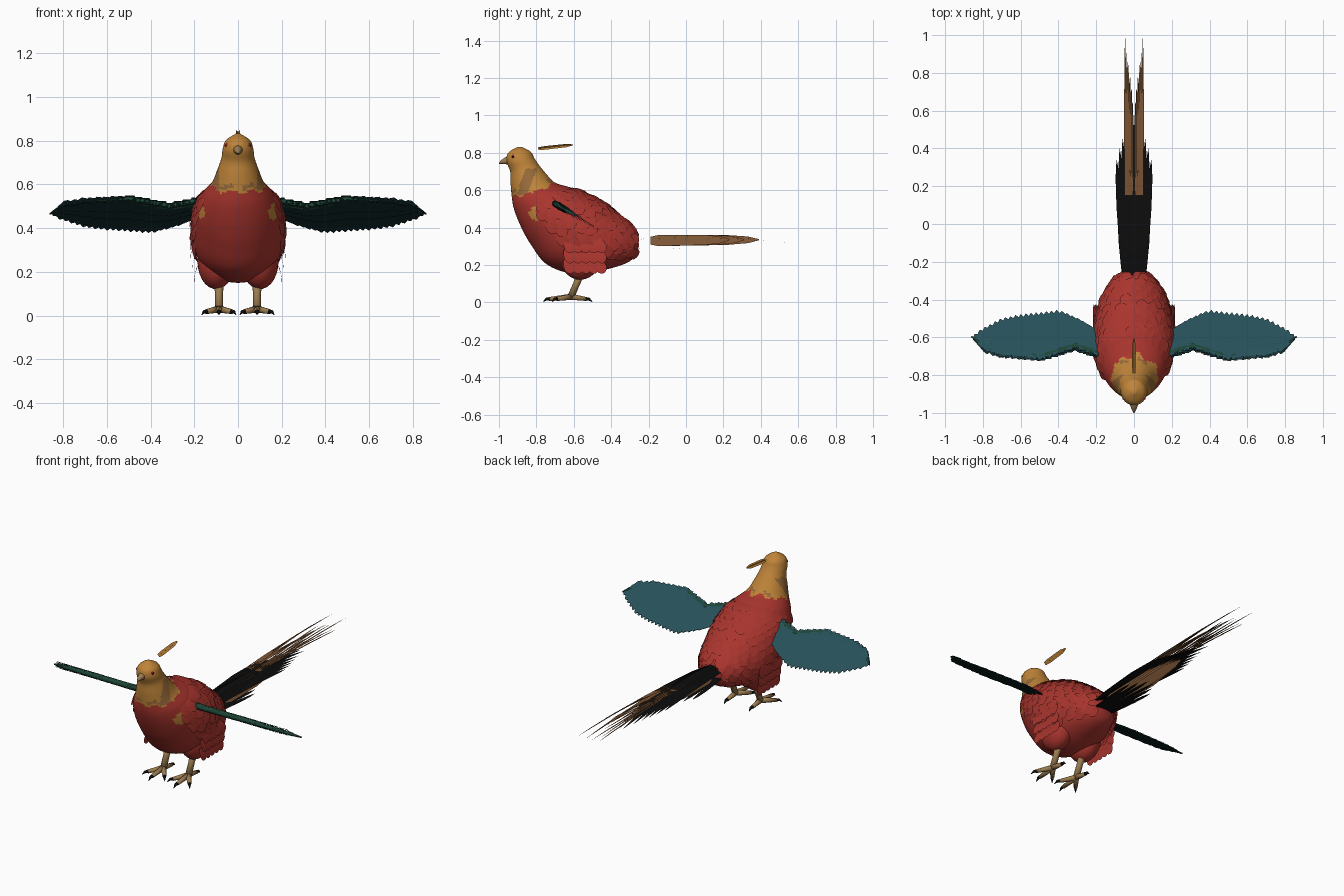
import bpy, bmesh, math, random
from mathutils import Vector as V

random.seed(4)
if "Cube" in bpy.data.objects:
    bpy.data.objects.remove(bpy.data.objects["Cube"], do_unlink=True)


def material(name, *rgb):
    m = bpy.data.materials.new(name)
    m.use_nodes = True
    m.diffuse_color = (*rgb, 1)
    m.node_tree.nodes["Principled BSDF"].inputs["Base Color"].default_value = (*rgb, 1)
    return m


GOLD = material("gold", .52, .23, .04)
BRONZE = material("bronze", .3, .14, .04)
RED = material("red", .4, .035, .027)
TEAL = material("teal", .02, .08, .1)
DARK_TEAL = material("dark teal", .007, .026, .03)
GREEN = material("dark green", .012, .06, .035)
BLACK = material("black", .004, .004, .004)
BROWN = material("brown", .2, .09, .035)
TAN = material("tan", .33, .2, .08)
EYE = material("eye red", .4, .01, .02)


def finish(name, bm, *mats, smooth=True):
    me = bpy.data.meshes.new(name)
    bm.to_mesh(me)
    bm.free()
    ob = bpy.data.objects.new(name, me)
    bpy.context.collection.objects.link(ob)
    for m in mats:
        me.materials.append(m)
    for p in me.polygons:
        p.use_smooth = smooth
    return ob


def blade(bm, root, tip, up, width, shape, bend=0, mat=0):
    """Flat feather from root to tip; shape lists (position, half width)."""
    side = (tip - root).cross(up).normalized() * width
    rows = []
    for t, w in shape:
        c = root.lerp(tip, t) + up * (bend * 4 * t * (1 - t))
        rows.append([bm.verts.new(c + side * w), bm.verts.new(c - side * w)])
    for a, b in zip(rows, rows[1:]):
        bm.faces.new((a[0], a[1], b[1], b[0])).material_index = mat


def tube(bm, points, radii, sides=10, mat=0):
    """Closed tapered tube through a list of points."""
    rings = []
    for i, (p, r) in enumerate(zip(points, radii)):
        d = points[min(i + 1, len(points) - 1)] - points[max(i - 1, 0)]
        q = d.to_track_quat('Z', 'Y')
        rings.append([bm.verts.new(p + q @ V((r * math.cos(k * math.tau / sides),
                                              r * math.sin(k * math.tau / sides), 0)))
                      for k in range(sides)])
    skin(bm, rings, mat)


def skin(bm, rings, mat=0):
    n = len(rings[0])
    for a, b in zip(rings, rings[1:]):
        for k in range(n):
            bm.faces.new((a[k], a[(k + 1) % n], b[(k + 1) % n], b[k])).material_index = mat
    bm.faces.new(rings[0][::-1]).material_index = mat
    bm.faces.new(rings[-1]).material_index = mat


def ball(name, center, scale, mat, tilt=0):
    bpy.ops.mesh.primitive_uv_sphere_add(segments=24, ring_count=14, location=center,
                                         rotation=(tilt, 0, 0))
    ob = bpy.context.object
    ob.name, ob.scale = name, scale
    ob.data.materials.append(mat)
    bpy.ops.object.shade_smooth()


# Body sections from crown to rump: front y, z, back y, z, half width
SECTIONS = [
    (-.9, .832, -.88, .832, .01), (-.95, .8, -.83, .805, .055), (-.96, .755, -.81, .77, .07),
    (-.94, .7, -.79, .74, .076), (-.938, .64, -.75, .69, .095), (-.932, .57, -.7, .64, .12),
    (-.92, .5, -.62, .615, .16), (-.885, .41, -.54, .58, .19), (-.83, .31, -.46, .54, .205),
    (-.74, .2, -.38, .48, .205), (-.58, .15, -.32, .43, .18), (-.41, .18, -.28, .38, .13),
    (-.3, .22, -.262, .34, .075), (-.265, .27, -.258, .3, .02)]
LAST = len(SECTIONS) - 1


def body_point(u, a):
    """Point on the body: u runs crown to rump, a is the angle from the back."""
    i = min(int(u), LAST - 1)
    t = u - i
    p = [SECTIONS[min(max(i + k, 0), LAST)] for k in (-1, 0, 1, 2)]
    fy, fz, by, bz, w = [b + .5 * t * (c - a0 + t * (2 * a0 - 5 * b + 4 * c - d
                         + t * (3 * (b - c) + d - a0))) for a0, b, c, d in zip(*p)]
    mix = (1 + math.cos(a)) / 2
    return V((w * math.sin(a), fy + (by - fy) * mix, fz + (bz - fz) * mix))


# Body with gold hood, bronze neck patches and gold shoulder spots
bm = bmesh.new()
STEPS, SIDES = LAST * 6, 72
skin(bm, [[bm.verts.new(body_point(LAST * s / STEPS, k * math.tau / SIDES))
           for k in range(SIDES)] for s in range(STEPS + 1)])
bmesh.ops.recalc_face_normals(bm, faces=bm.faces)
for f in bm.faces:
    c = f.calc_center_median()
    ragged = .008 * math.sin(c.x * 70) + .006 * math.sin(c.y * 90)
    hood = c.z - .56 - .33 * (c.y + .93) + ragged
    patch = abs(c.y + .85 - .35 * (c.z - .65)) < .03 and abs(c.z - .645) < .07
    bar = .012 < hood < .032 and c.x * math.sin(c.x * 40) > .02
    spot = (c.y + .8) ** 2 + (c.z - .475) ** 2 + ragged * .05 < .0013
    f.material_index = (2 if patch or bar else 1) if hood > 0 else 1 if spot else 0
finish("body", bm, RED, GOLD, BRONZE)

# Overlapping body feathers on the back and flanks
SCALE = [(0, .5), (.35, .9), (.65, 1), (.85, .75), (.96, .4), (1, .1)]
bm = bmesh.new()
for row in range(15):
    u = 6.1 + row * .42
    count = 15 if u < 10.5 else 11
    for k in range(count):
        a = (k - (count - 1) / 2 + (row % 2 - .5) * .5) * 3.9 / count
        p = body_point(u, a)
        along = (body_point(u + .1, a) - p).normalized()
        out = (body_point(u, a + .05) - p).cross(along).normalized()
        if out.dot(p - V((0, -.58, .38))) < 0:
            out = -out
        size = random.uniform(.07, .09)
        tip = p + along * size + out * random.uniform(.004, .012)
        if tip.y < -.25:
            blade(bm, p + out * .001, tip, out, .034, SCALE, .004)
finish("body_feathers", bm, RED)

# Head details
bm = bmesh.new()
tube(bm, [V((0, -.935, .757)), V((0, -.965, .757)), V((0, -.987, .75)), V((0, -1, .742))],
     [.026, .019, .01, .002], 14)
finish("beak", bm, TAN)
bm = bmesh.new()
for s in (-1, 1):
    blade(bm, V((0, -.79, .822)), V((0, -.605, .842)), V((s, 0, 1)), .014,
          [(0, .7), (.2, 1), (.8, .9), (1, .3)])
finish("crest_feather", bm, GOLD)

# Wing plane and its edge curves
def on_wing(s, x, y, lift=0):
    return V((s * x, y + lift * .5, .54 - .6 * (y + .72) + lift))


def curve(points, x):
    for (x0, y0), (x1, y1) in zip(points, points[1:]):
        if x <= x1:
            break
    return y0 + (y1 - y0) * (x - x0) / (x1 - x0)


LEAD = [(.13, -.71), (.2, -.695), (.31, -.66), (.49, -.715), (.69, -.695), (.81, -.65), (.86, -.61)]
TRAIL = [(.13, -.58), (.2, -.55), (.27, -.505), (.38, -.455), (.6, -.48), (.69, -.5), (.8, -.56), (.86, -.61)]
QUILL = [(0, .8), (.5, 1), (.88, .9), (1, .05)]
UP = V((0, .51, .86))
for s, side in ((1, "left"), (-1, "right")):
    bm = bmesh.new()
    # Long flight feathers, then shorter coverts, with dark undersides
    for n, reach, lift in ((26, 1, 0), (22, .62, .006), (18, .36, .011)):
        for k in range(n):
            x = .15 + .68 * k / (n - 1)
            fan = max(0, x - .4) * .16
            xr = x - fan
            yr, yt = curve(LEAD, xr), curve(TRAIL, x)
            step = (k % 2) * .0015
            root = on_wing(s, xr, yr, lift + step)
            tip = root.lerp(on_wing(s, x + .015, yt, lift + step), reach)
            blade(bm, root, tip, UP, .027, QUILL, .004)
            blade(bm, root - UP * (.008 + 2 * lift), tip - UP * (.006 + 2 * lift),
                  UP, .027, QUILL, .002, 1)
    finish(side + "_wing_feathers", bm, TEAL, DARK_TEAL, smooth=False)
    bm = bmesh.new()
    tube(bm, [on_wing(s, x, y + .014) for x, y in LEAD], [.02, .019, .018, .016, .012, .009, .004])
    finish(side + "_wing_arm", bm, GREEN)

    # Eye, thigh, leg and clawed foot
    ball(side + "_eye", (s * .05, -.922, .778), (.009, .012, .013), EYE)
    ball(side + "_pupil", (s * .057, -.924, .778), (.004, .006, .006), BLACK)
    ball(side + "_thigh", (s * .1, -.56, .245), (.085, .11, .125), RED, -.25)
    bm = bmesh.new()
    ankle = V((s * .087, -.615, .03))
    tube(bm, [V((s * .087, -.555, .18)), V((s * .087, -.585, .1)), ankle], [.026, .018, .019], 12)
    for dx, dy in ((0, -.115), (.058, -.075), (-.058, -.075), (0, .08)):
        d = V((dx, dy, 0))
        end = ankle + d - V((0, 0, .012))
        tube(bm, [ankle, ankle + d * .5 + V((0, 0, -.006)), end], [.017, .014, .011])
        tube(bm, [end - d * .05, end + d.normalized() * .016, end + d.normalized() * .034 - V((0, 0, .015))],
             [.011, .008, .001], 8, 1)
    finish(side + "_leg", bm, TAN, BLACK)

# Thigh feathers
bm = bmesh.new()
for s in (-1, 1):
    for row in range(3):
        for k in range(5):
            y, z = -.64 + k * .042, .34 - row * .055
            x = .2 - row * .008
            blade(bm, V((s * x, y, z)), V((s * (x + .016), y + .03, z - .075)),
                  V((s, 0, .2)), .03, SCALE, .004)
finish("thigh_feathers", bm, RED)

# Tail: black fan over brown under feathers and long brown plumes
PLUME = [(0, .5), (.2, .9), (.6, 1), (.85, .7), (1, .05)]
Z = V((0, 0, 1))
bm = bmesh.new()
for s in (-1, 1):
    for k in range(6):
        x = .012 + k * .016
        end = (.64, .56, .5, .45, .4, .34)[k]
        blade(bm, V((s * x * .55, -.3, .355 - k * .005)), V((s * x, end, .31 + k * .004)),
              Z, .017, PLUME, .03 - k * .003)
    for k in range(3):
        blade(bm, V((s * (.01 + k * .02), -.3, .29)), V((s * (.02 + k * .03), .15 - k * .05, .285)),
              Z, .014, PLUME)
finish("black_tail_feathers", bm, BLACK)

bm = bmesh.new()
for s in (-1, 1):
    for k in range(3):
        blade(bm, V((s * (.012 + k * .012), -.19, .33)), V((s * (.02 + k * .012), .39 - k * .08, .335)),
              V((s, 0, .7)), .036, [(0, .7), (.1, 1), (.7, .9), (.9, .6), (1, .1)])
    for k in range(9):
        x = .007 + k * .005
        rise = .335 + .085 * ((k * 4) % 9) / 8
        knee = V((s * x, .15, .372 + k * .0006))
        blade(bm, knee, V((s * x, 1 - .3 * (1 - k / 8) + .03 * (k % 3) - .06, rise)),
              Z, .005, PLUME, .008)
finish("brown_tail_feathers", bm, BROWN)
